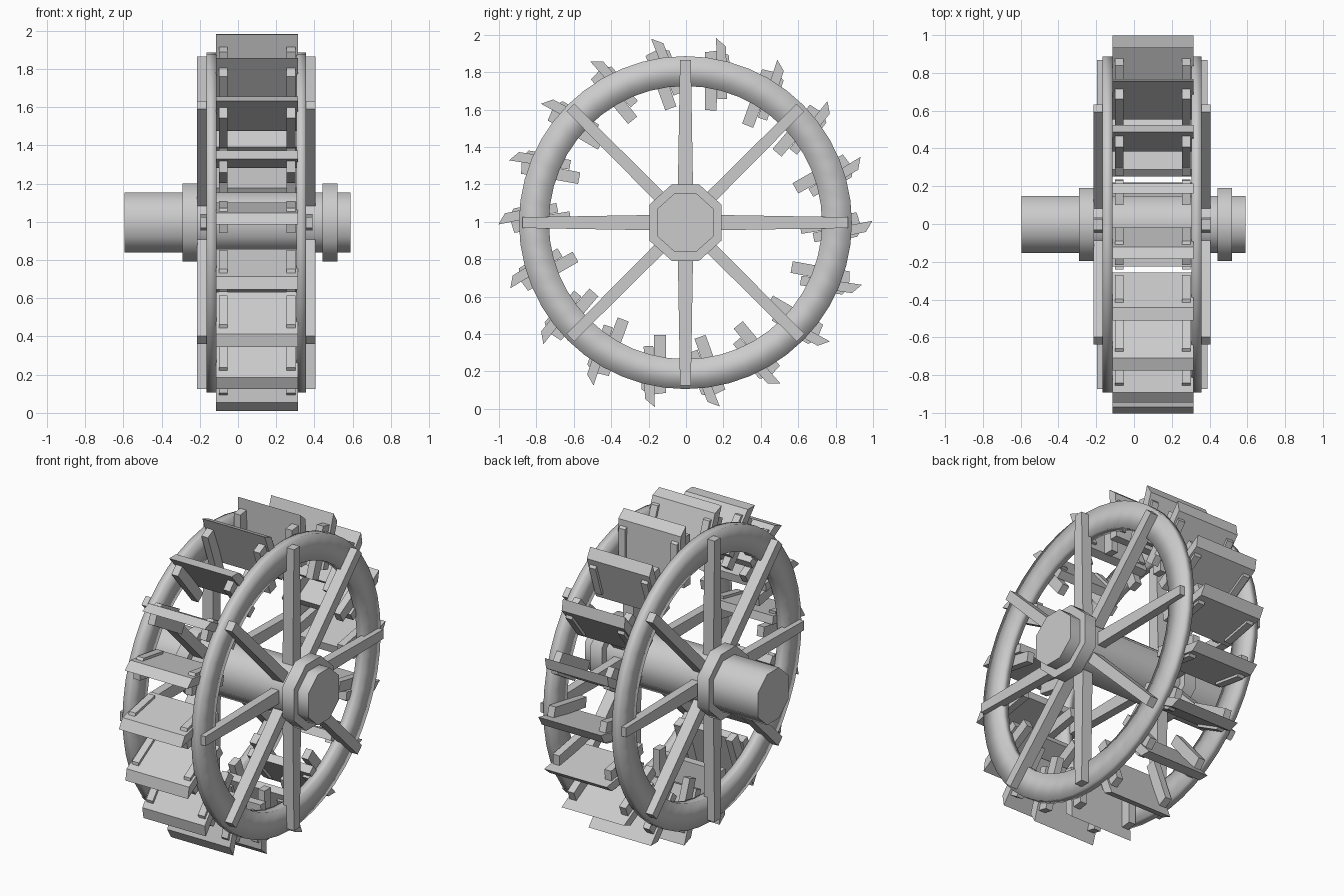
import bpy, bmesh, math

if "Cube" in bpy.data.objects:
    bpy.data.objects.remove(bpy.data.objects["Cube"])

CY, CZ = -0.003, 0.996          # wheel axis (runs along x)

grey = bpy.data.materials.new("plain_grey")
grey.diffuse_color = (0.6, 0.6, 0.6, 1)
grey.use_nodes = True
grey.node_tree.nodes["Principled BSDF"].inputs["Base Color"].default_value = grey.diffuse_color


def finish(bm, name, smooth=None):
    bmesh.ops.recalc_face_normals(bm, faces=bm.faces)
    me = bpy.data.meshes.new(name)
    bm.to_mesh(me)
    bm.free()
    me.materials.append(grey)
    ob = bpy.data.objects.new(name, me)
    bpy.context.collection.objects.link(ob)
    if smooth is not None:
        bpy.context.view_layer.objects.active = ob
        ob.select_set(True)
        bpy.ops.object.shade_smooth_by_angle(angle=math.radians(smooth))
        ob.select_set(False)
    return ob


def place(r, t, a):
    """Radial/tangential offset at angle a -> y, z."""
    return (CY + r * math.cos(a) - t * math.sin(a),
            CZ + r * math.sin(a) + t * math.cos(a))


def prism(bm, profile, a, x0, x1):
    """Extrude a (radial, tangential) outline along x."""
    lo = [bm.verts.new((x0, *place(r, t, a))) for r, t in profile]
    hi = [bm.verts.new((x1, *place(r, t, a))) for r, t in profile]
    n = len(profile)
    bm.faces.new(lo)
    bm.faces.new(hi[::-1])
    for i in range(n):
        j = (i + 1) % n
        bm.faces.new((lo[i], lo[j], hi[j], hi[i]))


def octagon(name, half_y, half_z, x0, x1):
    """Slightly upright eight-sided bar."""
    bm = bmesh.new()
    c, s = 0.38 * half_y, 0.47 * half_z
    prism(bm, [(half_y, -s), (half_y, s), (c, half_z), (-c, half_z),
               (-half_y, s), (-half_y, -s), (-c, -half_z), (c, -half_z)], 0, x0, x1)
    return finish(bm, name, 65)


def ring(name, r_in, r_out, x0, x1, n=48):
    bm = bmesh.new()
    section = [(r_out, x0), (r_out, x1), (r_in, x1), (r_in, x0)]
    loops = [[bm.verts.new((x, *place(r, 0, i * math.tau / n))) for r, x in section]
             for i in range(n)]
    for i in range(n):
        a, b = loops[i], loops[(i + 1) % n]
        for k in range(4):
            m = (k + 1) % 4
            bm.faces.new((a[k], a[m], b[m], b[k]))
    # fully smooth, giving the rim its soft rounded look
    return finish(bm, name, 180)


# Axle and hub collars
octagon("axle", 0.15, 0.157, -0.595, 0.59)
octagon("left_collar", 0.193, 0.204, -0.29, -0.212)
octagon("right_collar", 0.193, 0.204, 0.443, 0.52)

# Rims
ring("left_rim", 0.73, 0.89, -0.166, -0.113)
ring("right_rim", 0.73, 0.89, 0.305, 0.357)

# Spokes: eight per side, slightly tapered, lying on the outside of the rims
for side, outer, sign in (("left", -0.214, 1), ("right", 0.406, -1)):
    bm = bmesh.new()
    for i in range(8):
        a = i * math.pi / 4
        root = 0.042 if i % 2 == 0 else 0.033
        x_out = outer + (sign * 0.017 if i % 4 == 0 else 0)
        x_in = outer + sign * 0.07
        prism(bm, [(0.1, -root), (0.87, -0.029), (0.87, 0.029), (0.1, root)], a,
              min(x_out, x_in), max(x_out, x_in))
    finish(bm, side + "_spokes")

# Paddles: tilted planks with a bracket and a thin cleat near each end
planks, brackets, cleats = bmesh.new(), bmesh.new(), bmesh.new()
for i in range(18):
    a = math.radians(20 * i)
    prism(planks, [(1.0, 0.01), (0.965, -0.05), (0.69, -0.105), (0.68, -0.055)], a, -0.114, 0.314)
    for x0, x1 in ((-0.1, -0.055), (0.255, 0.3)):
        prism(brackets, [(0.935, -0.01), (0.915, 0.055), (0.61, 0.002), (0.62, -0.06)], a, x0, x1)
        prism(cleats, [(0.93, -0.05), (0.92, -0.075), (0.73, -0.113), (0.73, -0.09)], a, x0, x1)
finish(planks, "paddle_planks")
finish(brackets, "paddle_brackets")
finish(cleats, "paddle_cleats")
